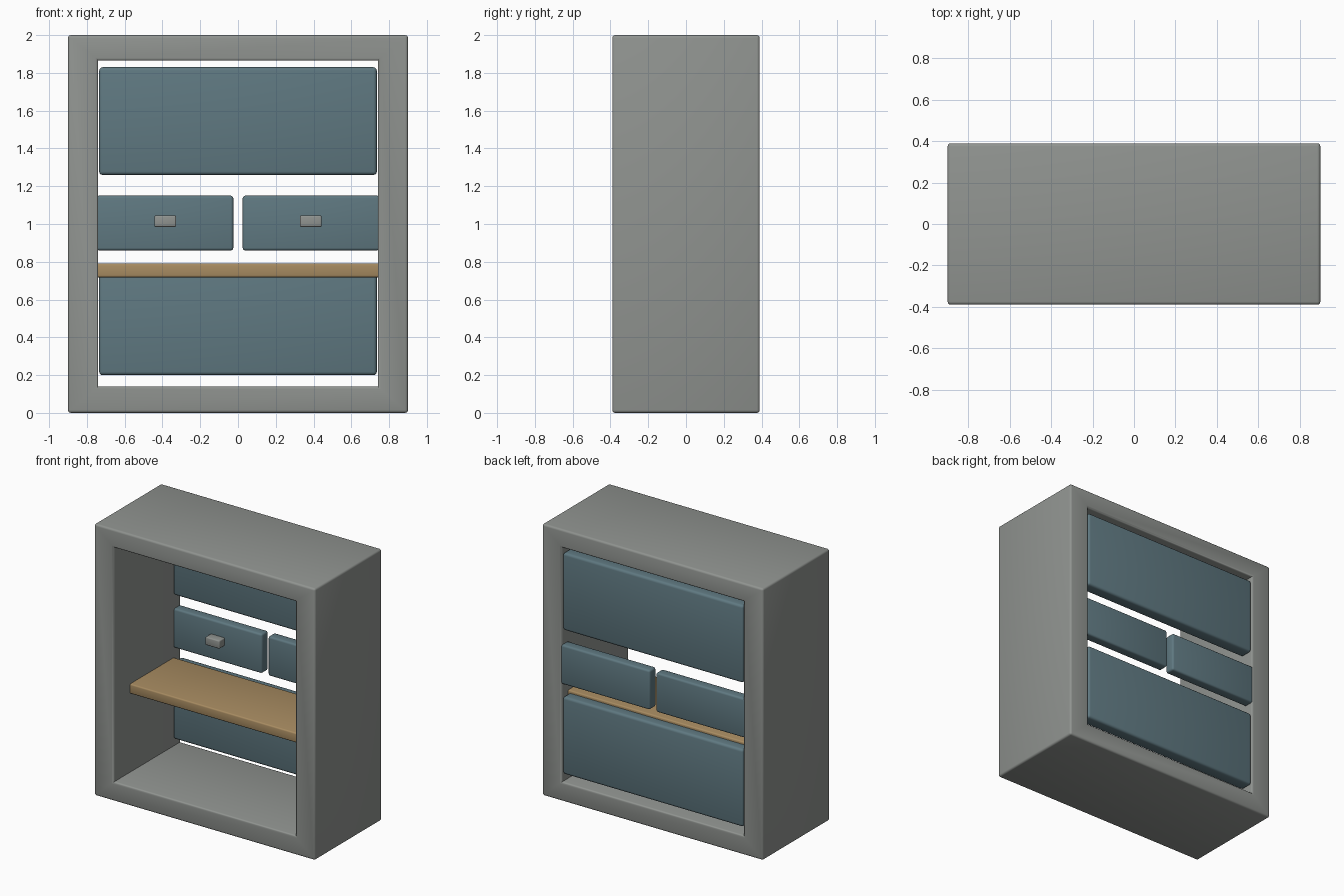
import bpy
import bmesh
import math

cube = bpy.data.objects.get("Cube")
if cube:
    bpy.data.objects.remove(cube, do_unlink=True)


def make_material(name, rgb):
    mat = bpy.data.materials.new(name)
    mat.use_nodes = True
    mat.diffuse_color = (*rgb, 1)
    mat.node_tree.nodes["Principled BSDF"].inputs["Base Color"].default_value = (*rgb, 1)
    return mat


grey = make_material("stone grey", (0.28, 0.295, 0.28))
blue = make_material("slate blue", (0.115, 0.19, 0.22))
wood = make_material("warm wood", (0.39, 0.26, 0.12))


def finish(bm, name, mat, bevel):
    """Round the outward edges and turn the mesh into an object."""
    bmesh.ops.recalc_face_normals(bm, faces=bm.faces)
    edges = [e for e in bm.edges if e.is_convex and e.calc_face_angle() > 0.5]
    bmesh.ops.bevel(bm, geom=edges, offset=bevel, segments=3, profile=0.5, affect="EDGES")
    mesh = bpy.data.meshes.new(name)
    bm.to_mesh(mesh)
    bm.free()
    mesh.materials.append(mat)
    obj = bpy.data.objects.new(name, mesh)
    bpy.context.collection.objects.link(obj)
    bpy.ops.object.select_all(action="DESELECT")
    obj.select_set(True)
    bpy.context.view_layer.objects.active = obj
    bpy.ops.object.shade_smooth_by_angle(angle=math.radians(40))
    return obj


def box(name, xs, ys, zs, mat, bevel):
    """Rounded box given by its extent along each axis."""
    bm = bmesh.new()
    bmesh.ops.create_cube(bm, size=1)
    for v in bm.verts:
        v.co = [s[0] if c < 0 else s[1] for s, c in zip((xs, ys, zs), v.co)]
    return finish(bm, name, mat, bevel)


# Cabinet frame, open at front and back
def frame(name, half_depth, outer, inner, mat, bevel):
    bm = bmesh.new()

    def loop(half_width, low, high, y):
        corners = ((-1, low), (1, low), (1, high), (-1, high))
        return [bm.verts.new((s * half_width, y, z)) for s, z in corners]

    rings = [loop(*outer, -half_depth), loop(*inner, -half_depth),
             loop(*inner, half_depth), loop(*outer, half_depth)]
    for a, b in zip(rings, rings[1:] + rings[:1]):
        for i in range(4):
            j = (i + 1) % 4
            bm.faces.new((a[i], a[j], b[j], b[i]))
    return finish(bm, name, mat, bevel)


frame("cabinet_frame", 0.39, (0.9, 0, 2), (0.74, 0.14, 1.865), grey, 0.015)

# Wide back panels
for name, low in (("lower_panel", 0.2), ("upper_panel", 1.26)):
    box(name, (-0.735, 0.735), (0.29, 0.388), (low, low + 0.57), blue, 0.018)

# Shelf board, let into the frame sides
box("shelf", (-0.75, 0.75), (-0.2, 0.315), (0.718, 0.79), wood, 0.01)

# Pair of drawers with small handles
for side, sign in (("right", -1), ("left", 1)):
    xs = sorted((sign * 0.025, sign * 0.75))
    box(side + "_drawer", xs, (0.312, 0.388), (0.86, 1.15), blue, 0.014)
    xs = sorted((sign * 0.327, sign * 0.443))
    box(side + "_handle", xs, (0.25, 0.32), (0.985, 1.045), grey, 0.008)
